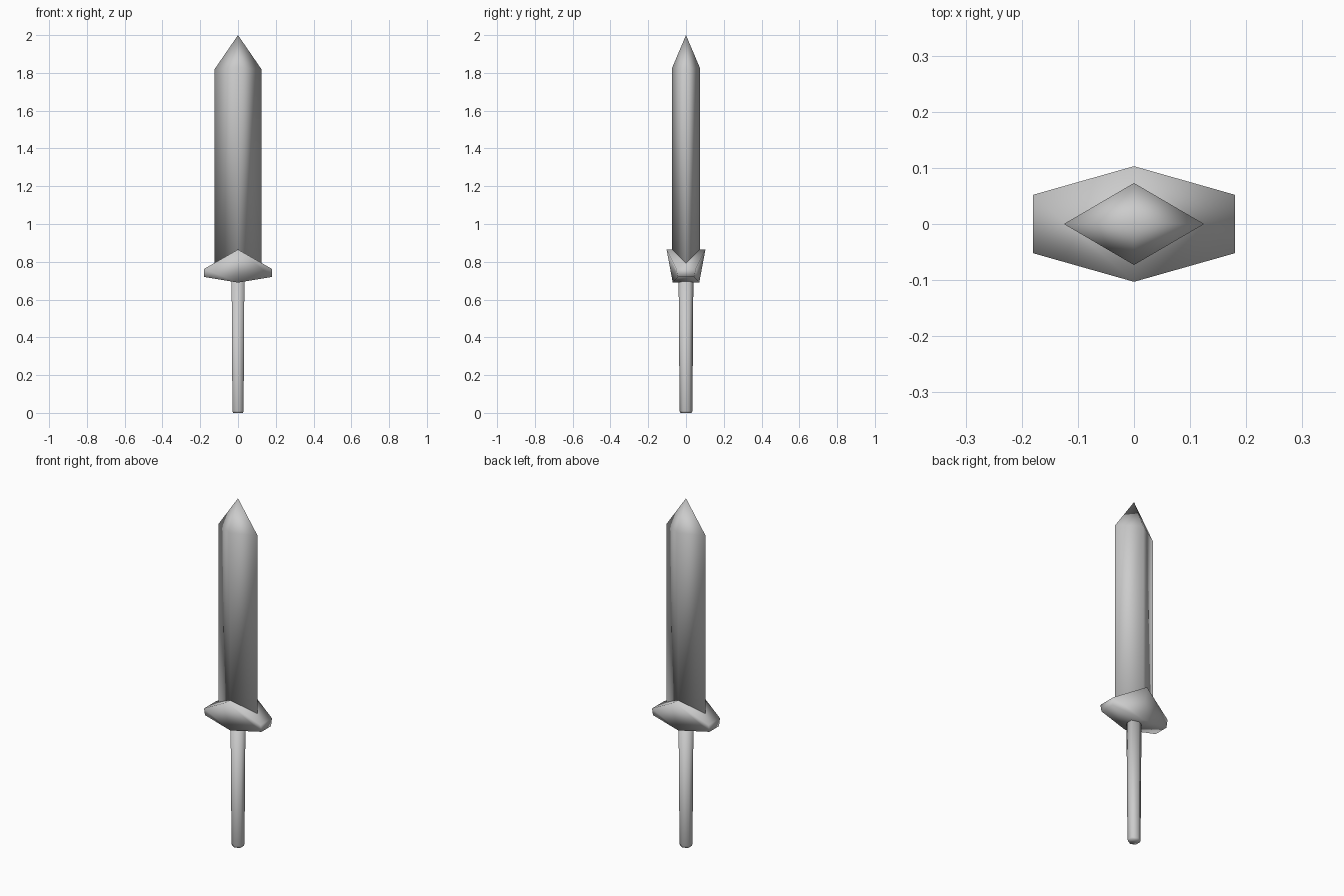
import bpy, bmesh
from math import sin, cos, pi

if "Cube" in bpy.data.objects:
    bpy.data.objects.remove(bpy.data.objects["Cube"])


def loft(name, rings, smooth=True):
    """Skin a stack of equal-length rings; single-point rings make a tip."""
    bm = bmesh.new()
    rows = [[bm.verts.new(p) for p in ring] for ring in rings]
    for a, b in zip(rows, rows[1:]):
        n = len(a)
        for i in range(n):
            j = (i + 1) % n
            if len(b) == 1:
                bm.faces.new((a[i], a[j], b[0]))
            else:
                bm.faces.new((a[i], a[j], b[j], b[i]))
    for row in (rows[0], rows[-1]):
        if len(row) > 2:
            bm.faces.new(row)
    bmesh.ops.recalc_face_normals(bm, faces=bm.faces)
    for f in bm.faces:
        f.smooth = smooth
    mesh = bpy.data.meshes.new(name)
    bm.to_mesh(mesh)
    bm.free()
    obj = bpy.data.objects.new(name, mesh)
    bpy.context.collection.objects.link(obj)
    return obj


def diamond(z_edge, z_ridge):
    return [(0.125, 0, z_edge), (0, 0.073, z_ridge),
            (-0.125, 0, z_edge), (0, -0.073, z_ridge)]


def hexagon(radius, z):
    return [(radius * sin(i * pi / 3), radius * cos(i * pi / 3), z) for i in range(6)]


# Blade: diamond section with a pointed tip, root buried in the guard
loft("blade", [diamond(0.77, 0.77), diamond(1.818, 1.828), [(0, 0, 2.0)]])


# Guard: peaked in the middle, flaring upward, narrow blunt ends
def guard_section(x, half_bottom, z_bottom, half_top, z_top):
    return [(x, -half_bottom, z_bottom), (x, half_bottom, z_bottom),
            (x, half_top, z_top), (x, -half_top, z_top)]


loft("guard", [guard_section(-0.18, 0.043, 0.72, 0.052, 0.762),
               guard_section(0, 0.07, 0.69, 0.103, 0.865),
               guard_section(0.18, 0.043, 0.72, 0.052, 0.762)])

# Grip: slightly tapered six-sided rod with a small chamfer at the base
loft("grip", [hexagon(0.030, 0), hexagon(0.034, 0.01), hexagon(0.039, 0.70)])
